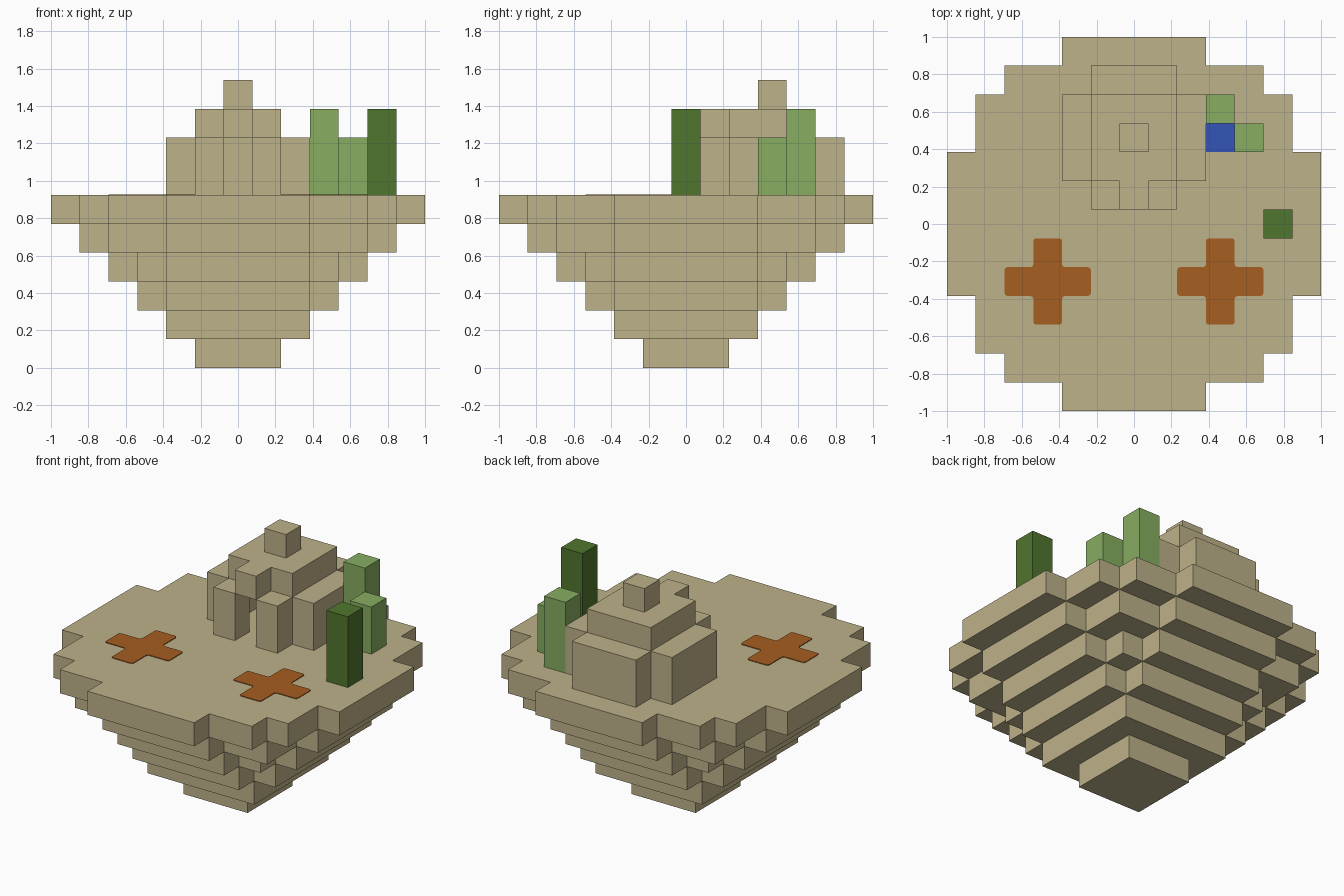
import bpy, bmesh

cube = bpy.data.objects.get("Cube")
if cube:
    bpy.data.objects.remove(cube, do_unlink=True)

U = 2 / 13          # size of one block
GROUND = 6          # island surface, in blocks
THIN = 0.03         # plate thickness, in blocks


def material(name, rgb):
    """Flat colour given as sRGB bytes, stored as linear values."""
    lin = [(c / 255 / 12.92) if c < 11 else ((c / 255 + 0.055) / 1.055) ** 2.4 for c in rgb]
    mat = bpy.data.materials.new(name)
    mat.use_nodes = True
    mat.diffuse_color = (*lin, 1)
    bsdf = next(n for n in mat.node_tree.nodes if n.type == 'BSDF_PRINCIPLED')
    bsdf.inputs["Base Color"].default_value = (*lin, 1)
    return mat


SAND = material("sand", (190, 178, 138))
DARK_GREEN = material("dark green", (80, 118, 45))
LIGHT_GREEN = material("light green", (135, 173, 97))
BLUE = material("water blue", (50, 85, 182))
ORANGE = material("rust orange", (166, 94, 32))


def prism(name, cells, z0, z1, mat, rounding=0):
    """Merge grid cells into one outline and raise it from z0 to z1."""
    bm = bmesh.new()
    for x, y in cells:
        corners = [(-.5, -.5), (.5, -.5), (.5, .5), (-.5, .5)]
        bm.faces.new([bm.verts.new(((x + a) * U, (y + b) * U, z0 * U)) for a, b in corners])
    bmesh.ops.remove_doubles(bm, verts=bm.verts, dist=0.001)
    top = bmesh.ops.extrude_face_region(bm, geom=bm.faces[:])["geom"]
    bmesh.ops.translate(bm, vec=(0, 0, (z1 - z0) * U),
                        verts=[g for g in top if isinstance(g, bmesh.types.BMVert)])
    bmesh.ops.recalc_face_normals(bm, faces=bm.faces)
    bmesh.ops.dissolve_limit(bm, angle_limit=0.01, verts=bm.verts, edges=bm.edges)
    if rounding:
        upright = [e for e in bm.edges if abs(e.verts[0].co.z - e.verts[1].co.z) > 0.001]
        bmesh.ops.bevel(bm, geom=upright, offset=rounding, segments=2, profile=0.5, affect='EDGES')
    mesh = bpy.data.meshes.new(name)
    bm.to_mesh(mesh)
    bm.free()
    mesh.materials.append(mat)
    obj = bpy.data.objects.new(name, mesh)
    bpy.context.collection.objects.link(obj)
    return obj


def block(x0, x1, y0, y1):
    return [(x, y) for x in range(x0, x1 + 1) for y in range(y0, y1 + 1)]


# Floating island: stepped discs widening upwards
for level, limit in enumerate((2, 8, 13, 20, 32, 41)):
    disc = [(x, y) for x, y in block(-6, 6, -6, 6) if x * x + y * y <= limit]
    prism(f"island_layer_{level + 1}", disc, level, level + 1, SAND)

# Domed hut: hollow ring wall with a doorway, stepped roof and cap
inside = set(block(-1, 1, 2, 4))
ring = [(x, y) for x, y in block(-2, 2, 1, 5)
        if abs(x) + abs(y - 3) < 4 and (x, y) not in inside and (x, y) != (0, 1)]
prism("hut_wall", ring, GROUND, GROUND + 2, SAND)
prism("hut_roof", list(inside) + [(0, 1)], GROUND + 2, GROUND + 3, SAND)
prism("hut_cap", [(0, 3)], GROUND + 3, GROUND + 4, SAND)

# Plants and the small pool between them
prism("cactus", [(5, 0)], GROUND, GROUND + 3, DARK_GREEN)
prism("tall_reed", [(3, 4)], GROUND, GROUND + 3, LIGHT_GREEN)
prism("short_reed", [(4, 3)], GROUND, GROUND + 2, LIGHT_GREEN)
prism("pool", [(3, 3)], GROUND, GROUND + THIN, BLUE)

# Cross-shaped ground patches
for side, x in (("right", -3), ("left", 3)):
    cross = [(x + a, b - 2) for a, b in block(-1, 1, -1, 1) if a * b == 0]
    prism(f"{side}_cross_patch", cross, GROUND, GROUND + THIN, ORANGE, rounding=0.015)
